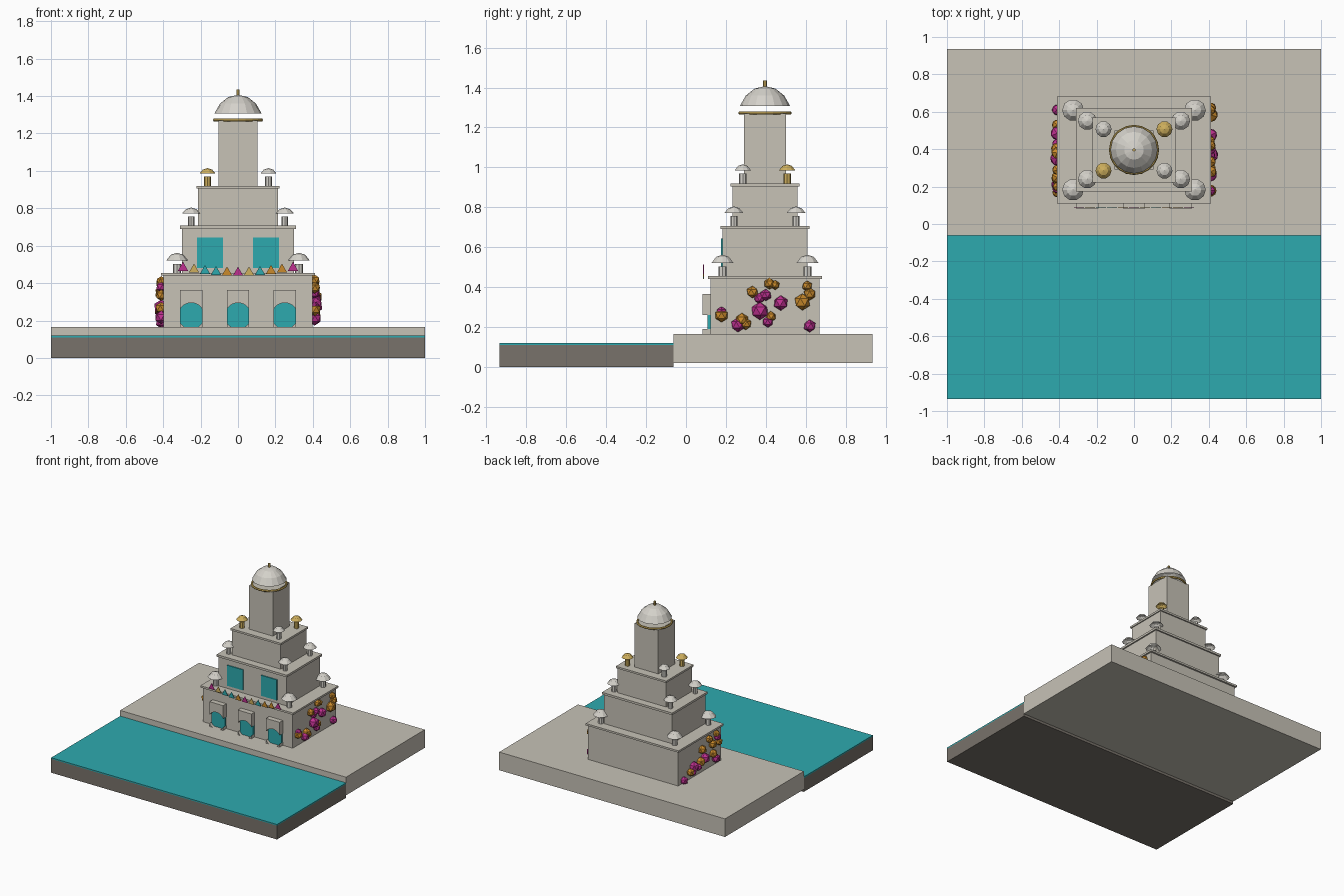
import bpy, bmesh, math
from mathutils import Matrix, Vector

if "Cube" in bpy.data.objects:
    bpy.data.objects.remove(bpy.data.objects["Cube"])

def mat(name, *c):
    m = bpy.data.materials.new(name)
    m.diffuse_color = (*c, 1)
    m.use_nodes = True
    m.node_tree.nodes["Principled BSDF"].inputs["Base Color"].default_value = m.diffuse_color
    return m

STONE = mat("warm stone", .57, .54, .47)
MARBLE = mat("pale marble", .66, .64, .59)
BED = mat("dark bed", .19, .17, .145)
TEAL = mat("teal", .027, .40, .43)
GOLD = mat("gold", .62, .43, .11)
PINK = mat("magenta", .52, .03, .28)
ORANGE = mat("orange", .60, .26, .025)
CY = 0.396  # y of the palace axis

def finish(name, bm, m):
    bmesh.ops.recalc_face_normals(bm, faces=bm.faces[:])
    me = bpy.data.meshes.new(name)
    bm.to_mesh(me)
    bm.free()
    me.materials.append(m)
    ob = bpy.data.objects.new(name, me)
    bpy.context.collection.objects.link(ob)
    return ob

def box(name, x0, x1, y0, y1, z0, z1, m):
    bm = bmesh.new()
    mx = Matrix.Translation(((x0+x1)/2, (y0+y1)/2, (z0+z1)/2)) @ Matrix.Diagonal((x1-x0, y1-y0, z1-z0, 1))
    bmesh.ops.create_cube(bm, size=1, matrix=mx)
    return finish(name, bm, m)

def prism(name, pts, y0, y1, m):
    """Extrude an x/z outline along y."""
    bm = bmesh.new()
    f = bm.faces.new([bm.verts.new((x, y0, z)) for x, z in pts])
    r = bmesh.ops.extrude_face_region(bm, geom=[f])
    bmesh.ops.translate(bm, vec=(0, y1-y0, 0), verts=[v for v in r["geom"] if isinstance(v, bmesh.types.BMVert)])
    return finish(name, bm, m)

def cyl(name, x, y, z0, z1, r, n, m):
    bm = bmesh.new()
    bmesh.ops.create_cone(bm, cap_ends=True, segments=n, radius1=r, radius2=r, depth=z1-z0,
                          matrix=Matrix.Translation((x, y, (z0+z1)/2)))
    return finish(name, bm, m)

def dome(name, x, y, z0, z1, r, n, rings, m):
    """Open cap of a sphere, starting one ring above its equator."""
    bm = bmesh.new()
    step = math.pi / rings
    s0, c0 = math.sin(step), math.cos(step)
    loops = []
    for k in range(1, rings//2):
        rr = r * math.cos(k*step) / c0
        z = z0 + (z1-z0) * (math.sin(k*step)-s0) / (1-s0)
        loops.append([bm.verts.new((x+rr*math.cos(2*math.pi*i/n), y+rr*math.sin(2*math.pi*i/n), z))
                      for i in range(n)])
    top = bm.verts.new((x, y, z1))
    for i in range(n):
        j = (i+1) % n
        for a, b in zip(loops, loops[1:]):
            bm.faces.new((a[i], a[j], b[j], b[i]))
        bm.faces.new((loops[-1][i], loops[-1][j], top))
    return finish(name, bm, m)

# Lake and quay
box("lake_bed", -1, 1, -.935, -.062, 0, .11, BED)
box("lake_water", -1, 1, -.935, -.062, .11, .12, TEAL)
box("quay", -1, 1, -.062, .935, .02, .165, STONE)

# Tiers with cornices: half x, half y, z0, z1, cornice half x, half y, top
tiers = [(.398, .272, .165, .44, .411, .286, .455),
         (.30, .212, .455, .69, .311, .223, .707),
         (.215, .163, .707, .905, .223, .173, .92)]
for i, (hx, hy, z0, z1, cx, cy, z2) in enumerate(tiers, 1):
    box(f"tier_{i}", -hx, hx, CY-hy, CY+hy, z0, z1, STONE)
    box(f"cornice_{i}", -cx, cx, CY-cy, CY+cy, z1, z2, STONE)

# Corner kiosks: x, y offset, column base, column top, dome base, dome top, dome r, column r
kiosks = [(.326, .213, .455, .502, .521, .562, .058, .021),
          (.25, .156, .707, .755, .771, .804, .050, .018),
          (.163, .111, .92, .969, .985, 1.015, .043, .019)]
for i, (x, y, c0, c1, d0, d1, r, cr) in enumerate(kiosks, 1):
    for sx in (-1, 1):
        for sy in (-1, 1):
            m = GOLD if i == 3 and sx == sy else MARBLE
            cyl(f"kiosk_column_{i}", sx*x, CY+sy*y, c0, c1, cr, 8, m)
            dome(f"kiosk_dome_{i}", sx*x, CY+sy*y, d0, d1, r, 10, 6, m)

# Tower, gold ring, main dome, finial
box("tower", -.105, .105, CY-.105, CY+.105, .92, 1.27, STONE)
bpy.ops.mesh.primitive_torus_add(location=(0, CY, 1.272), major_radius=.126, minor_radius=.008,
                                 major_segments=20, minor_segments=6)
ring = bpy.context.object
ring.name = "gold_ring"
ring.data.materials.append(GOLD)
dome("main_dome", 0, CY, 1.307, 1.407, .126, 16, 8, MARBLE)
cyl("finial", 0, CY, 1.38, 1.435, .009, 6, GOLD)

# Arched porches: block with a round opening wider than the block
R, ZC, HW, ZB, ZT = .0695, .225, .06, .165, .364
a0 = math.acos(HW/R)
a1 = math.asin((ZC-ZB)/R)
def arc(a, b, n):
    return [(R*math.cos(a+(b-a)*k/n), ZC+R*math.sin(a+(b-a)*k/n)) for k in range(n+1)]
for cx in (-.25, 0, .25):
    def shift(pts, s=1):
        return [(cx+s*x, z) for x, z in pts]
    prism("porch_arch", shift([(-HW, ZT), (HW, ZT)] + arc(a0, math.pi-a0, 10)), .083, .126, STONE)
    for s in (-1, 1):
        prism("porch_foot", shift([(HW, ZB)] + arc(-a0, -a1, 4), s), .083, .126, STONE)
    box("porch_door", cx-.059, cx+.059, .107, .126, ZB, .297, TEAL)

# Upper windows
for s in (-1, 1):
    box("window", s*.15-.069, s*.15+.069, .176, .185, .48, .644, TEAL)

# String of pennants
colours = [PINK, GOLD, TEAL, TEAL, ORANGE, PINK, GOLD, TEAL, ORANGE, ORANGE, PINK]
for i, m in enumerate(colours):
    x = (i-5)*.0588
    z = .44 + .026*((i-5)/5)**2
    prism("pennant", [(x-.027, z), (x+.027, z), (x, z+.048)], .086, .089, m)

# Flowering creeper on both side walls: y, z, radius
right_pink = [(.178, .275, .027), (.40, .36, .03), (.37, .28, .045), (.475, .32, .038),
              (.62, .205, .032), (.41, .225, .028), (.26, .21, .036), (.367, .343, .027)]
right_orange = [(.178, .258, .035), (.333, .375, .031), (.418, .417, .029), (.447, .41, .024),
                (.607, .405, .027), (.62, .365, .032), (.583, .325, .042), (.425, .252, .027),
                (.28, .235, .035), (.30, .215, .03)]
left_pink = [(.61, .19, .032), (.485, .255, .04), (.43, .23, .03), (.35, .27, .042),
             (.21, .217, .036), (.19, .38, .03), (.50, .215, .03)]
left_orange = [(.53, .225, .032), (.40, .26, .038), (.24, .265, .034), (.38, .35, .035),
               (.25, .345, .035), (.17, .335, .03), (.29, .40, .03), (.20, .41, .027)]
for name, x, pts, m in (("right_pink_blooms", .41, right_pink, PINK),
                        ("right_orange_blooms", .41, right_orange, ORANGE),
                        ("left_pink_blooms", -.41, left_pink, PINK),
                        ("left_orange_blooms", -.41, left_orange, ORANGE)):
    bm = bmesh.new()
    for k, (y, z, r) in enumerate(pts):
        bmesh.ops.create_icosphere(bm, subdivisions=1, radius=r,
                                   matrix=Matrix.Translation(Vector((x, y, z))) @ Matrix.Rotation(k, 4, 'Z'))
    finish(name, bm, m)
